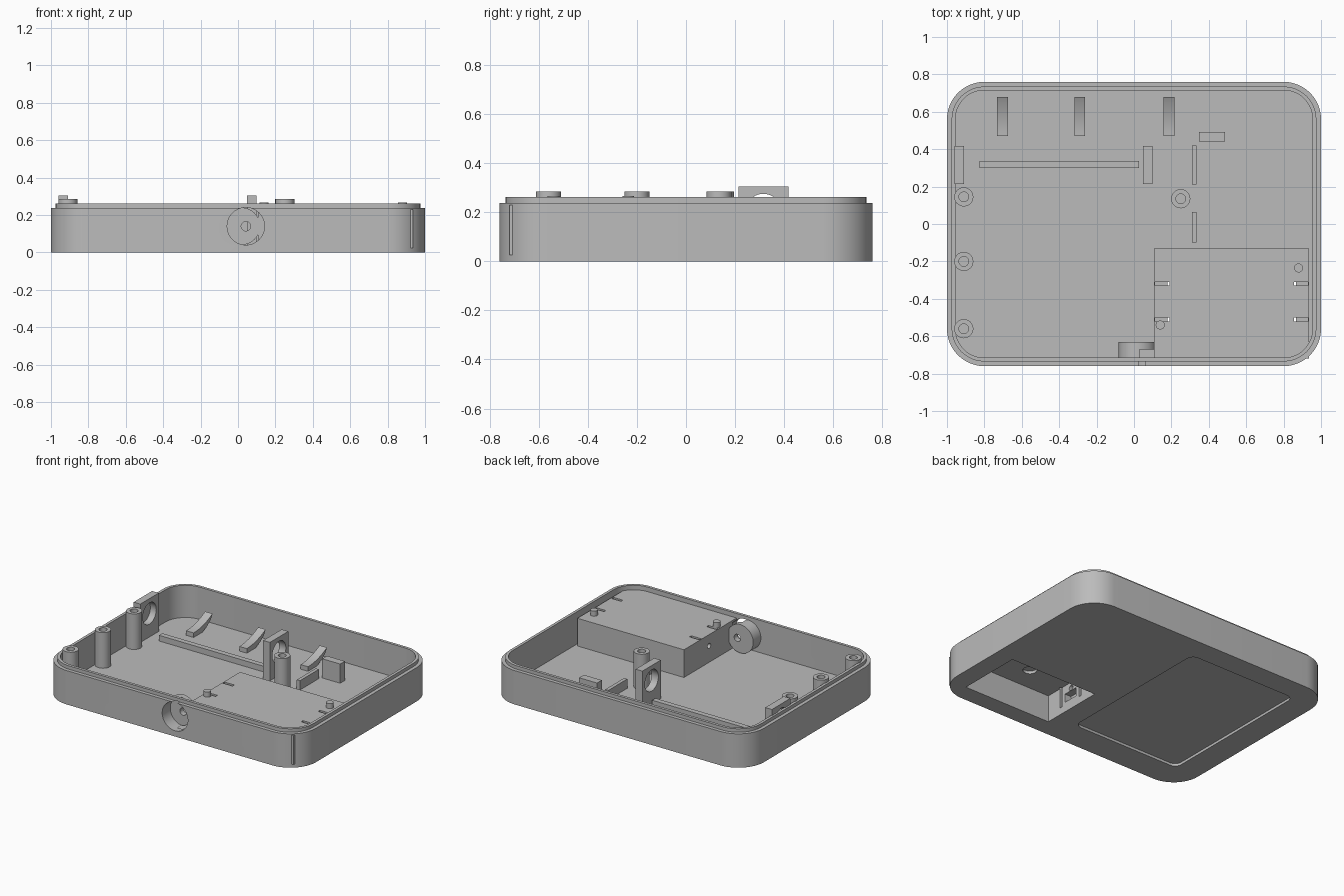
import bpy, bmesh, math
from mathutils import Matrix, Vector

cube = bpy.data.objects.get("Cube")
if cube:
    bpy.data.objects.remove(cube, do_unlink=True)

grey = bpy.data.materials.new("plain grey plastic")
grey.use_nodes = True
COLOUR = (0.5, 0.5, 0.5, 1)
grey.diffuse_color = COLOUR
grey.node_tree.nodes["Principled BSDF"].inputs["Base Color"].default_value = COLOUR

FLOOR = 0.035
SINK = 0.025          # parts start slightly inside the floor


def finish(bm, name):
    bmesh.ops.recalc_face_normals(bm, faces=bm.faces)
    mesh = bpy.data.meshes.new(name)
    bm.to_mesh(mesh)
    bm.free()
    mesh.materials.append(grey)
    obj = bpy.data.objects.new(name, mesh)
    bpy.context.collection.objects.link(obj)
    return obj


def box(name, x0, x1, y0, y1, z0, z1):
    bm = bmesh.new()
    size = Vector((x1 - x0, y1 - y0, z1 - z0))
    mid = Vector((x0 + x1, y0 + y1, z0 + z1)) / 2
    bmesh.ops.create_cube(bm, size=1, matrix=Matrix.Translation(mid) @ Matrix.Diagonal(size).to_4x4())
    return finish(bm, name)


def cylinder(name, centre, radius, depth, axis="Z"):
    bm = bmesh.new()
    turn = {"X": Matrix.Rotation(math.pi / 2, 4, "Y"),
            "Y": Matrix.Rotation(math.pi / 2, 4, "X"),
            "Z": Matrix.Identity(4)}[axis]
    bmesh.ops.create_cone(bm, cap_ends=True, segments=40, radius1=radius, radius2=radius,
                          depth=depth, matrix=Matrix.Translation(centre) @ turn)
    return finish(bm, name)


def rounded_rect(hx, hy, r, cx=0, cy=0, steps=12):
    points = []
    for k, (sx, sy) in enumerate([(1, 1), (-1, 1), (-1, -1), (1, -1)]):
        for i in range(steps + 1):
            a = math.pi / 2 * (k + i / steps)
            points.append((cx + sx * (hx - r) + r * math.cos(a),
                           cy + sy * (hy - r) + r * math.sin(a)))
    return points


def loft(name, sections):
    """Stack closed outlines of equal point count and cap both ends."""
    bm = bmesh.new()
    rings = [[bm.verts.new((x, y, z)) for x, y in outline] for outline, z in sections]
    for low, high in zip(rings, rings[1:]):
        for i in range(len(low)):
            j = (i + 1) % len(low)
            bm.faces.new((low[i], low[j], high[j], high[i]))
    bm.faces.new(rings[0])
    bm.faces.new(rings[-1])
    return finish(bm, name)


def cut(target, cutter):
    cutter.hide_render = True
    mod = target.modifiers.new("cut", "BOOLEAN")
    mod.operation = "DIFFERENCE"
    mod.solver = "EXACT"
    mod.object = cutter
    bpy.context.view_layer.objects.active = target
    bpy.ops.object.modifier_apply(modifier=mod.name)


def drop(cutter):
    bpy.data.objects.remove(cutter, do_unlink=True)


# Tray: outer wall, stepped lip, inner wall and floor
outer = rounded_rect(1, 0.76, 0.2)
lip = rounded_rect(0.975, 0.735, 0.175)
inner = rounded_rect(0.955, 0.715, 0.155)
tray = loft("tray", [(outer, 0), (outer, 0.238), (lip, 0.238), (lip, 0.262),
                     (inner, 0.262), (inner, FLOOR)])

# Battery housing, its corner just breaking through the tray's rounded wall
housing = box("battery_housing", 0.107, 0.936, -0.719, -0.13, SINK, 0.23)

# Round socket behind the front wall
SX, SZ = 0.042, 0.14
socket = cylinder("socket_boss", (0.018, -0.68, SZ), 0.1, 0.1, "Y")

recess = cylinder("recess_cutter", (SX, -0.76, SZ), 0.1, 0.18, "Y")
bore = cylinder("bore_cutter", (SX, -0.68, SZ), 0.025, 0.3, "Y")
for part in (tray, housing, socket):
    cut(part, recess)
cut(socket, bore)
drop(recess)
drop(bore)

# Battery bay open to the underside
bay = box("bay_cutter", 0.18, 0.865, -0.635, -0.175, -0.1, 0.19)
for part in (tray, housing):
    cut(part, bay)
drop(bay)

# Contact slots, inner window, wire hole and ceiling dimple of the housing
cutters = [box("slot_cutter", x0, x1, y - 0.01, y + 0.01, 0.05, 0.3)
           for y in (-0.32, -0.51) for x0, x1 in ((0.112, 0.19), (0.855, 0.929))]
cutters.append(box("window_cutter", 0.13, 0.2, -0.47, -0.36, 0.07, 0.13))
cutters.append(cylinder("wire_cutter", (0.14, -0.41, 0.15), 0.018, 0.12, "X"))
cutters.append(cylinder("dimple_cutter", (0.48, -0.46, 0.19), 0.045, 0.04))
for c in cutters:
    cut(housing, c)
    drop(c)

# Shallow label recess under the tray
panel = rounded_rect(0.42, 0.58, 0.05, -0.4, 0.02, 6)
label = loft("label_cutter", [(panel, -0.1), (panel, 0.018)])
cut(tray, label)
drop(label)

# Locating pegs on the housing
for x, y in ((0.14, -0.54), (0.88, -0.235)):
    cylinder("locating_peg", (x, y, 0.243), 0.024, 0.046)

# Hollow screw posts
for x, y in ((-0.91, 0.145), (-0.91, -0.2), (-0.91, -0.56), (0.25, 0.135)):
    post = cylinder("screw_post", (x, y, (SINK + 0.285) / 2), 0.051, 0.285 - SINK)
    hole = cylinder("hole_cutter", (x, y, 0.25), 0.026, 0.3)
    cut(post, hole)
    drop(hole)

# Bearing brackets with a round opening
for x in (-0.935, 0.073):
    bracket = box("bearing_bracket", x - 0.026, x + 0.026, 0.213, 0.418, SINK, 0.305)
    hole = cylinder("hole_cutter", (x, 0.315, 0.2), 0.075, 0.2, "X")
    cut(bracket, hole)
    drop(hole)

# Floor ribs and block
box("long_rail", -0.825, 0.027, 0.3, 0.337, SINK, 0.075)
box("back_rib", 0.31, 0.335, 0.21, 0.42, SINK, 0.1)
box("middle_rib", 0.31, 0.335, -0.1, 0.065, SINK, 0.1)
box("stop_block", 0.347, 0.487, 0.44, 0.493, SINK, 0.17)

# Curved cradle clips
top = [(0.47 + 0.021 * i, 0.067 + 0.055 * (i / 10) ** 2) for i in range(11)]
under = [(0.66, 0.088), (0.62, 0.058), (0.58, 0.04), (0.55, SINK), (0.47, SINK)]
for x in (-0.703, -0.29, 0.187):
    bm = bmesh.new()
    face = bm.faces.new([bm.verts.new((x - 0.029, y, z)) for y, z in top + under])
    grown = bmesh.ops.extrude_face_region(bm, geom=[face])["geom"]
    bmesh.ops.translate(bm, vec=(0.058, 0, 0),
                        verts=[v for v in grown if isinstance(v, bmesh.types.BMVert)])
    finish(bm, "cradle_clip")

# Smooth the round walls, keep edges sharp
bpy.ops.object.select_all(action="DESELECT")
for obj in bpy.context.collection.objects:
    if obj.type == "MESH" and grey.name in obj.data.materials:
        obj.select_set(True)
        bpy.context.view_layer.objects.active = obj
bpy.ops.object.shade_smooth_by_angle(angle=math.radians(30))
